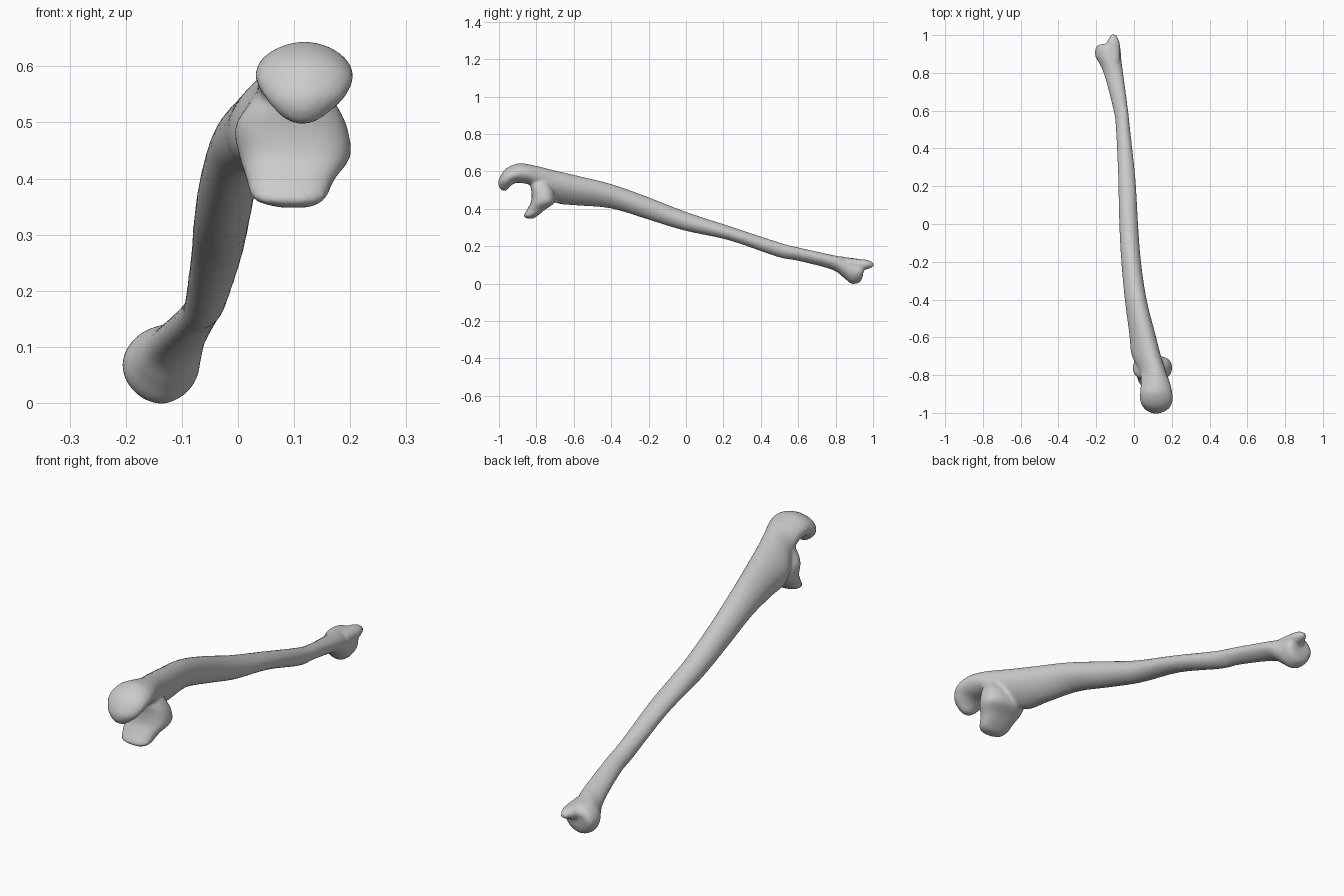
import bpy, math

if "Cube" in bpy.data.objects:
    bpy.data.objects.remove(bpy.data.objects["Cube"])


def catmull(a, b, c, d, t):
    return [0.5 * (2 * q + (r - p) * t + (2 * p - 5 * q + 4 * r - s) * t * t
                   + (3 * q - p - 3 * r + s) * t ** 3)
            for p, q, r, s in zip(a, b, c, d)]


def power(v, e):
    return math.copysign(abs(v) ** e, v)


def loft(name, sections, e=1.0, n=28, steps=4):
    """Section: edge A (y, z), edge B (y, z), left x, right x, skew of edge A in x."""
    rows = []
    last = len(sections) - 1
    for i in range(last):
        quad = [sections[max(0, min(last, i + k))] for k in (-1, 0, 1, 2)]
        rows += [catmull(*quad, j / steps) for j in range(steps)]
    rows.append(list(sections[-1]))
    verts, faces = [], []
    for ay, az, by, bz, x0, x1, skew in rows:
        for k in range(n):
            a = 2 * math.pi * k / n
            c, s = power(math.cos(a), e), power(math.sin(a), e)
            verts.append(((x0 + x1) / 2 + c * (x1 - x0) / 2 + s * skew,
                          (ay + by) / 2 + s * (ay - by) / 2,
                          (az + bz) / 2 + s * (az - bz) / 2))
    for r in range(len(rows) - 1):
        for k in range(n):
            m = (k + 1) % n
            faces.append((r * n + k, r * n + m, (r + 1) * n + m, (r + 1) * n + k))
    faces.append(tuple(range(n))[::-1])
    faces.append(tuple(range((len(rows) - 1) * n, len(rows) * n)))
    me = bpy.data.meshes.new(name)
    me.from_pydata(verts, [], faces)
    ob = bpy.data.objects.new(name, me)
    bpy.context.collection.objects.link(ob)
    bpy.context.view_layer.objects.active = ob
    ob.select_set(True)
    bpy.ops.object.mode_set(mode='EDIT')
    bpy.ops.mesh.select_all(action='SELECT')
    bpy.ops.mesh.normals_make_consistent(inside=False)
    bpy.ops.object.mode_set(mode='OBJECT')
    ob.select_set(False)
    return ob


# Shaft, running from the far knob to the hooked head
shaft = loft("bone_shaft", [
    (.955, .110, .945, .04, -.185, -.085, 0),
    (.935, .130, .930, .008, -.203, -.072, 0),
    (.89, .137, .885, -.001, -.205, -.068, 0),
    (.85, .143, .845, .030, -.182, -.064, .005),
    (.79, .152, .78, .075, -.155, -.056, .01),
    (.60, .194, .60, .122, -.107, -.032, .01),
    (.50, .220, .49, .143, -.095, -.02, .005),
    (.25, .302, .23, .232, -.084, .008, 0),
    (.0, .384, -.01, .284, -.078, .022, 0),
    (-.20, .462, -.2, .342, -.067, .037, .005),
    (-.40, .533, -.4, .402, -.048, .066, .012),
    (-.58, .577, -.58, .418, -.023, .11, .02),
    (-.70, .605, -.69, .430, -.008, .138, .03),
    (-.78, .625, -.77, .480, .03, .165, .02),
    (-.84, .638, -.825, .525, .036, .188, .01),
    (-.90, .643, -.88, .538, .032, .203, 0),
    (-.965, .613, -.91, .538, .032, .205, 0),
    (-1.0, .560, -.935, .525, .05, .188, 0),
    (-1.003, .527, -.955, .502, .075, .155, 0),
    (-.99, .502, -.972, .496, .10, .13, 0)], e=1.08)

# Lower jaw of the notch, built from its tip upward
jaw = loft("notch_jaw", [
    (-.845, .348, -.815, .348, .075, .125, 0),
    (-.868, .360, -.79, .366, .028, .155, 0),
    (-.850, .395, -.745, .402, .015, .172, 0),
    (-.828, .440, -.70, .435, .003, .200, 0),
    (-.826, .490, -.70, .485, -.006, .196, 0),
    (-.832, .525, -.72, .530, .015, .178, 0),
    (-.825, .565, -.74, .570, .05, .15, 0)], e=.8)

# Small pointed end beyond the knob
spike = loft("end_spike", [
    (.86, .138, .86, .08, -.15, -.072, 0),
    (.95, .130, .95, .075, -.148, -.074, 0),
    (.985, .122, .985, .083, -.132, -.085, 0),
    (1.004, .108, 1.004, .092, -.12, -.097, 0)])

# Fuse the parts into one smooth bone
for ob in (shaft, jaw, spike):
    ob.select_set(True)
bpy.context.view_layer.objects.active = shaft
bpy.ops.object.join()
bone = bpy.context.object
bone.name = "forearm_bone"
rm = bone.modifiers.new("fuse", 'REMESH')
rm.mode = 'VOXEL'
rm.voxel_size = .008
rm.use_smooth_shade = True
sm = bone.modifiers.new("soften", 'SMOOTH')
sm.factor = .5
sm.iterations = 4
bpy.ops.object.shade_smooth()
